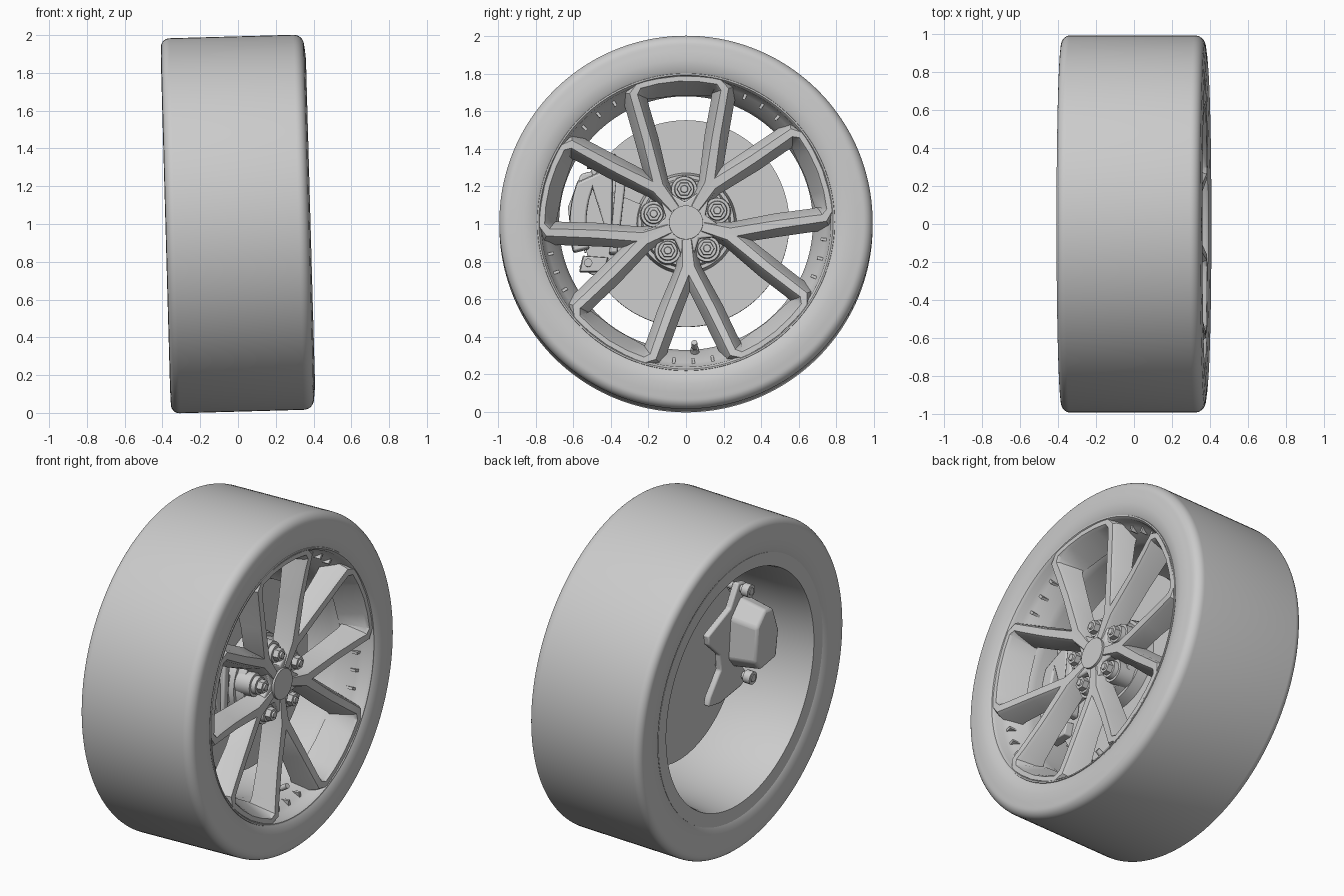
import bpy, bmesh
from math import sin, cos, radians, pi
from mathutils import Matrix, Vector

if "Cube" in bpy.data.objects:
    bpy.data.objects.remove(bpy.data.objects["Cube"])

GREY = bpy.data.materials.new("plain_grey")
GREY.use_nodes = True
GREY.diffuse_color = (0.6, 0.6, 0.6, 1)
GREY.node_tree.nodes["Principled BSDF"].inputs["Base Color"].default_value = (0.6, 0.6, 0.6, 1)

# Parts are built around the x axle, then lifted and given a little camber
PLACE = Matrix.Translation((0, 0, 1)) @ Matrix.Rotation(radians(-1.6), 4, 'Y')
START = 93          # angle of the first spoke pair
STEP = 72
parts = []


def finish(name, bm):
    bmesh.ops.remove_doubles(bm, verts=bm.verts, dist=1e-5)
    bmesh.ops.recalc_face_normals(bm, faces=bm.faces)
    mesh = bpy.data.meshes.new(name)
    bm.to_mesh(mesh)
    bm.free()
    mesh.materials.append(GREY)
    obj = bpy.data.objects.new(name, mesh)
    bpy.context.collection.objects.link(obj)
    obj.matrix_world = PLACE
    parts.append(obj)
    return obj


def polar(r, deg):
    return r * cos(radians(deg)), r * sin(radians(deg))


def bridge(bm, rings, closed):
    """Quads between neighbouring closed loops of points."""
    loops = [[bm.verts.new(p) for p in ring] for ring in rings]
    n = len(loops[0])
    pairs = list(zip(loops, loops[1:]))
    if closed:
        pairs.append((loops[-1], loops[0]))
    else:
        bm.faces.new(loops[0])
        bm.faces.new(loops[-1])
    for a, b in pairs:
        for i in range(n):
            j = (i + 1) % n
            bm.faces.new((a[i], a[j], b[j], b[i]))


def lathe(name, profile, segments=160):
    """Closed (x, radius) section turned around the axle."""
    bm = bmesh.new()
    rings = [[(x, *polar(r, 360 * s / segments)) for x, r in profile] for s in range(segments)]
    bridge(bm, rings, True)
    return finish(name, bm)


def prism(name, outline, x0, x1, taper=1.0, bevel=0.0):
    """(y, z) outline extruded along the axle, scaled at the x1 end."""
    bm = bmesh.new()
    cy = sum(p[0] for p in outline) / len(outline)
    cz = sum(p[1] for p in outline) / len(outline)
    end = [(x1, cy + (y - cy) * taper, cz + (z - cz) * taper) for y, z in outline]
    bridge(bm, [[(x0, y, z) for y, z in outline], end], False)
    obj = finish(name, bm)
    if bevel:
        mod = obj.modifiers.new("soft_edges", 'BEVEL')
        mod.width, mod.segments = bevel, 2
    return obj


def disc(name, centre, r, x0, x1, sides=32, taper=1.0):
    ring = [polar(r, 360 * i / sides) for i in range(sides)]
    return prism(name, [(centre[0] + y, centre[1] + z) for y, z in ring], x0, x1, taper)


def sector(r0, r1, a0, a1, n=10):
    angles = [a0 + (a1 - a0) * i / n for i in range(n + 1)]
    return [polar(r1, a) for a in angles] + [polar(r0, a) for a in reversed(angles)]


# Tyre: near-flat sidewalls and rounded shoulders, tighter at the back
def tyre_half(radius, bulge):
    wall = [(0.364, 0.788), (0.376, 0.81), (0.384, 0.86), (0.384 - bulge / 2, 0.91)]
    return wall + [(0.384 - bulge - radius * (1 - cos(t * pi / 16)),
                    0.993 - radius * (1 - sin(t * pi / 16))) for t in range(9)]


front, back = tyre_half(0.055, 0.008), tyre_half(0.046, 0.002)
lathe("tyre", front + [(-x, r) for x, r in reversed(back)])

# Rim: front lip, sloped well and barrel open at the back
lathe("rim_barrel", [(0.355, 0.795), (0.370, 0.790), (0.370, 0.782), (0.355, 0.77), (0.315, 0.765),
                     (0.29, 0.745), (0.20, 0.69), (0.16, 0.675), (-0.20, 0.69), (-0.34, 0.705),
                     (-0.365, 0.712), (-0.368, 0.792)])

# Spoke pairs: one path runs hub, rim, hub; u, v, face x, half width, depth, flare
path = [(0.055, 0.076, 0.297, 0.028, 0.10, 0.012),
        (0.135, 0.200, 0.305, 0.030, 0.11, 0.028),
        (0.185, 0.450, 0.330, 0.027, 0.11, 0.036),
        (0.225, 0.620, 0.352, 0.026, 0.13, 0.036),
        (0.243, 0.695, 0.364, 0.025, 0.15, 0.040),
        (0.212, 0.738, 0.366, 0.021, 0.16, 0.055),
        (0.110, 0.756, 0.366, 0.019, 0.16, 0.065)]
path = path + [(0, 0.764, 0.366, 0.019, 0.16, 0.065)] + [(-s[0], *s[1:]) for s in reversed(path)]


def spoke_pair(name, angle):
    turn = Matrix.Rotation(radians(angle - 90), 2)
    bm = bmesh.new()
    rings = []
    pts = [Vector(s[:2]) for s in path]
    for i, (u, v, x, w, d, flare) in enumerate(path):
        before = (pts[i] - pts[max(i - 1, 0)]).normalized()
        after = (pts[min(i + 1, len(pts) - 1)] - pts[i]).normalized()
        t = (before + after).normalized()
        side = Vector((-t.y, t.x)) / max(0.75, t.dot(after if after.length else before))
        section = [(-w - flare, x - d), (-w - 0.005, x - 0.018), (-w + 0.006, x),
                   (w - 0.006, x), (w + 0.005, x - 0.018), (w + flare, x - d)]
        rings.append([(h, *(turn @ (pts[i] + side * k))) for k, h in section])
    bridge(bm, rings, False)
    finish(name, bm)


for k in range(5):
    a = START + STEP * k
    spoke_pair(f"spoke_pair_{k + 1}", a)
    # Wheel bolts in round seats
    c = polar(0.178, a)
    disc(f"bolt_seat_{k + 1}", c, 0.074, 0.14, 0.245, 32, 0.92)
    disc(f"bolt_collar_{k + 1}", c, 0.054, 0.24, 0.272, 32, 0.92)
    disc(f"bolt_head_{k + 1}", c, 0.040, 0.265, 0.305, 6, 0.94)
    disc(f"bolt_tip_{k + 1}", c, 0.022, 0.30, 0.314, 16, 0.8)
    # Low ribs on the rim well between the pairs
    for j in (-8, 0, 8):
        prism(f"rim_rib_{k + 1}", sector(0.722, 0.766, a + 36 + j - 0.6, a + 36 + j + 0.6, 1), 0.2, 0.30)

# Hub: star-shaped centre, back plate and cap
star = [polar(0.27 if i % 2 else 0.115, START + 36 * i) for i in range(10)]
prism("hub_star", star, 0.15, 0.292, 0.95, 0.008)
disc("hub_plate", (0, 0), 0.24, 0.14, 0.20, 64, 0.95)
disc("centre_cap", (0, 0), 0.093, 0.22, 0.305, 48, 0.97)

# Brake rotor with stepped hat
disc("brake_rotor", (0, 0), 0.55, 0.03, 0.085, 96)
disc("rotor_hat", (0, 0), 0.27, 0.08, 0.15, 64, 0.95)

# Caliper: front half, bridge over the rotor, rear piston housing
prism("caliper_front", sector(0.53, 0.62, 159, 195) + [(-0.39, -0.14), (-0.385, 0.31)],
      0.095, 0.165, 0.95, 0.01)
prism("caliper_bridge", sector(0.565, 0.62, 158, 194), -0.10, 0.12, 1, 0.01)
prism("caliper_bar", [(-0.41, -0.17), (-0.365, -0.17), (-0.31, 0.31), (-0.365, 0.33)],
      0.09, 0.18, 0.95, 0.01)
prism("brake_pad_front", sector(0.25, 0.42, 157, 192), 0.085, 0.12)
prism("brake_pad_rear", sector(0.34, 0.56, 156, 196), -0.01, 0.03)
prism("piston_housing", [(-0.61, -0.10), (-0.63, 0.09), (-0.56, 0.27), (-0.47, 0.29),
                         (-0.38, 0.19), (-0.37, -0.06), (-0.43, -0.13)], 0.0, -0.20, 0.84, 0.015)
prism("caliper_bracket", [(-0.57, -0.23), (-0.50, -0.27), (-0.30, -0.30), (-0.19, -0.28), (-0.20, -0.23),
                          (-0.30, -0.10), (-0.29, 0.0), (-0.18, 0.10), (-0.17, 0.16), (-0.24, 0.19),
                          (-0.38, 0.25), (-0.45, 0.38), (-0.53, 0.36), (-0.47, 0.18), (-0.47, -0.10)],
      -0.03, 0.01, 1, 0.008)
for label, y, z in (("upper", -0.48, 0.34), ("lower", -0.52, -0.21)):
    disc(f"{label}_guide_pin", (y, z), 0.022, -0.10, 0.15, 20)
    disc(f"{label}_pin_head", (y, z), 0.038, -0.095, -0.05, 20)
    prism(f"{label}_pin_lug", [(y - 0.05, z - 0.05), (y + 0.09, z - 0.05), (y + 0.11, z + 0.03),
                               (y - 0.03, z + 0.04)], 0.07, 0.13, 0.9, 0.006)


# Air valve leaning out of the rim well
def rod(name, start, end, r):
    start, end = Vector(start), Vector(end)
    way = end - start
    bm = bmesh.new()
    spin = way.to_track_quat('Z', 'Y').to_matrix().to_4x4()
    bmesh.ops.create_cone(bm, cap_ends=True, segments=16, radius1=r, radius2=r * 0.9, depth=way.length,
                          matrix=Matrix.Translation((start + end) / 2) @ spin)
    finish(name, bm)


rod("valve_base", (0.19, *polar(0.70, 274)), (0.22, *polar(0.67, 274)), 0.024)
rod("valve_stem", (0.20, *polar(0.69, 274)), (0.27, *polar(0.65, 274)), 0.012)
rod("valve_cap", (0.245, *polar(0.664, 274)), (0.285, *polar(0.64, 274)), 0.017)

# Smooth shading with crisp edges
bpy.ops.object.select_all(action='DESELECT')
for obj in parts:
    obj.select_set(True)
bpy.context.view_layer.objects.active = parts[0]
bpy.ops.object.shade_smooth_by_angle(angle=radians(32))
